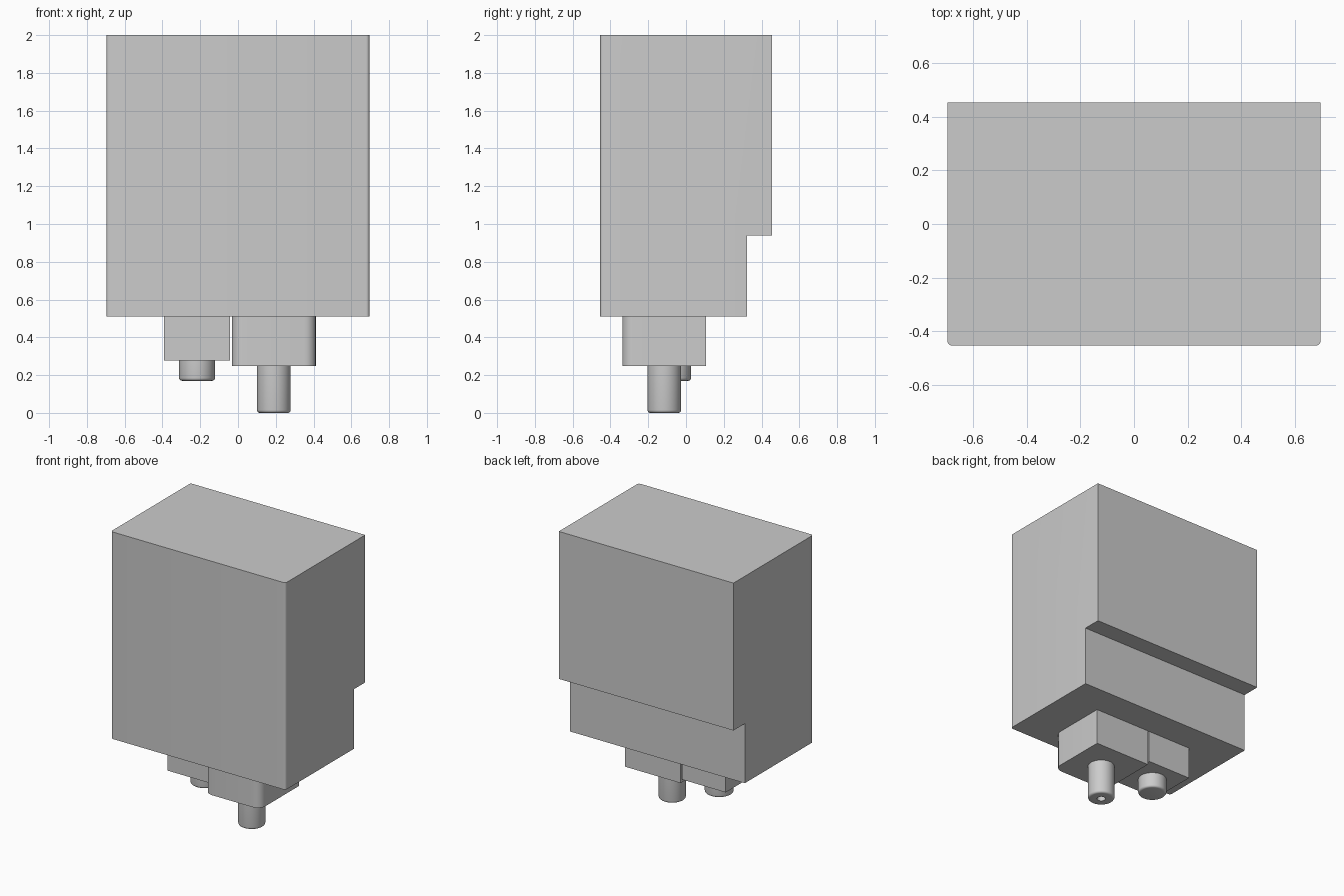
import bpy, bmesh, math

if "Cube" in bpy.data.objects:
    bpy.data.objects.remove(bpy.data.objects["Cube"])


def finish(bm, name):
    bmesh.ops.recalc_face_normals(bm, faces=bm.faces)
    mesh = bpy.data.meshes.new(name)
    bm.to_mesh(mesh)
    bm.free()
    ob = bpy.data.objects.new(name, mesh)
    bpy.context.collection.objects.link(ob)
    bpy.ops.object.select_all(action='DESELECT')
    ob.select_set(True)
    bpy.context.view_layer.objects.active = ob
    bpy.ops.object.shade_smooth_by_angle(angle=math.radians(30))
    return ob


def block(name, x0, x1, profile, radius=0):
    """Extrude a (y, z) side profile along x; round the upright front edges."""
    bm = bmesh.new()
    face = bm.faces.new([bm.verts.new((x0, y, z)) for y, z in profile])
    new = bmesh.ops.extrude_face_region(bm, geom=[face])['geom']
    verts = [v for v in new if isinstance(v, bmesh.types.BMVert)]
    bmesh.ops.translate(bm, verts=verts, vec=(x1 - x0, 0, 0))
    if radius:
        front = min(y for y, z in profile)
        edges = [e for e in bm.edges
                 if all(abs(v.co.y - front) < 1e-4 for v in e.verts)
                 and abs(e.verts[0].co.z - e.verts[1].co.z) > 0.01]
        bmesh.ops.bevel(bm, geom=edges, offset=radius, segments=6,
                        profile=0.5, affect='EDGES')
    return finish(bm, name)


def rect(y0, y1, z0, z1):
    return [(y0, z0), (y1, z0), (y1, z1), (y0, z1)]


def lathe(name, x, y, profile, steps=48):
    """Spin an (r, z) profile about a vertical axis at x, y."""
    bm = bmesh.new()
    verts = [bm.verts.new((x + r, y, z)) for r, z in profile]
    edges = [bm.edges.new(pair) for pair in zip(verts, verts[1:])]
    bmesh.ops.spin(bm, geom=verts + edges, cent=(x, y, 0), axis=(0, 0, 1),
                   angle=math.tau, steps=steps)
    bmesh.ops.remove_doubles(bm, verts=bm.verts, dist=1e-4)
    return finish(bm, name)


def rounded_end(r, z, c):
    """Quarter-round at the lower rim of a pin, from the side to the tip."""
    return [(r - c + c * math.cos(a), z + c - c * math.sin(a))
            for a in (math.pi / 8 * i for i in range(5))]


BASE = 0.509

# Main housing with a step along the lower back
block("housing", -0.696, 0.696,
      [(-0.454, BASE), (0.324, BASE), (0.324, 0.938),
       (0.454, 0.938), (0.454, 2.0), (-0.454, 2.0)], 0.018)

# Square mounts under the housing
block("small_mount", -0.391, -0.042, rect(-0.243, 0.107, 0.278, BASE))
block("large_mount", -0.032, 0.412, rect(-0.337, 0.107, 0.249, BASE), 0.06)

# Short solid pin
lathe("short_pin", -0.217, -0.068,
      [(0, 0.278), (0.095, 0.278)] + rounded_end(0.095, 0.17, 0.015) + [(0, 0.17)])

# Long pin with a bored tip
lathe("long_pin", 0.19, -0.115,
      [(0, 0.249), (0.089, 0.249)] + rounded_end(0.089, 0.0, 0.015)
      + [(0.028, 0.0), (0.028, 0.12), (0, 0.12)])
